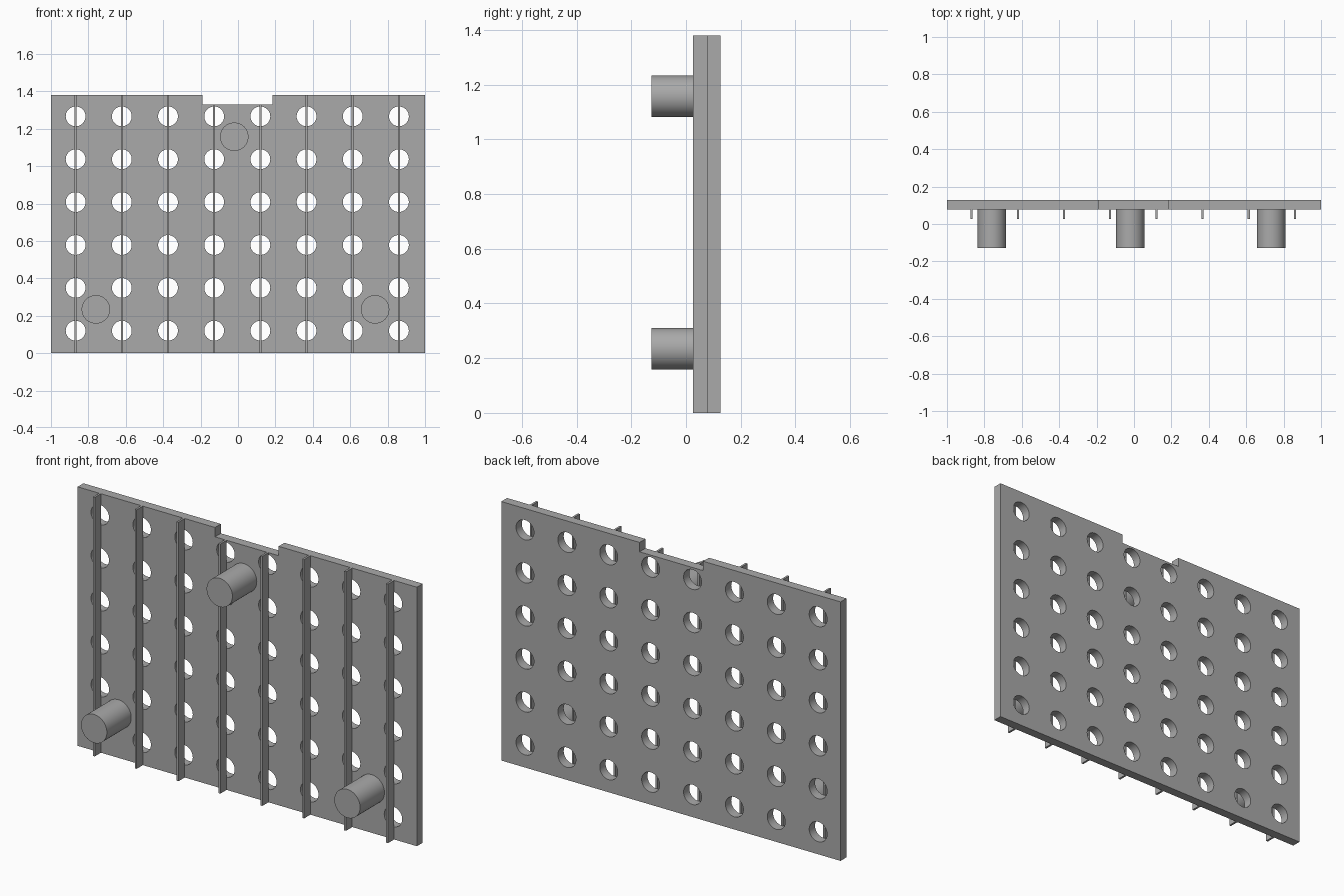
import bpy, bmesh, math

default = bpy.data.objects.get("Cube")
if default:
    bpy.data.objects.remove(default, do_unlink=True)

grey = bpy.data.materials.new("plain grey")
grey.use_nodes = True
grey.diffuse_color = (0.4, 0.4, 0.4, 1)
grey.node_tree.nodes["Principled BSDF"].inputs["Base Color"].default_value = (0.4, 0.4, 0.4, 1)

HALF, TOP, NOTCH_Z = 1.0, 1.38, 1.33
NOTCH_L, NOTCH_R = -0.19, 0.185
FRONT, BACK, RIB_FRONT, PEG_FRONT = 0.078, 0.127, 0.026, -0.127
columns = [-0.868 + 0.2469 * i for i in range(8)]
rows = [0.12 + 0.2292 * j for j in range(6)]


def finish(obj, name):
    obj.name = name
    obj.data.materials.clear()
    obj.data.materials.append(grey)
    bpy.ops.object.select_all(action='DESELECT')
    obj.select_set(True)
    bpy.context.view_layer.objects.active = obj
    bpy.ops.object.shade_smooth_by_angle(angle=math.radians(30))


def circle(cx, cz, r, n=40):
    return [(cx + r * math.cos(math.tau * k / n), cz + r * math.sin(math.tau * k / n))
            for k in range(n)]


# Perforated plate: notched outline with round holes, extruded
curve = bpy.data.curves.new("plate", 'CURVE')
curve.dimensions = '2D'
curve.fill_mode = 'BOTH'
curve.extrude = (BACK - FRONT) / 2
outline = [(-HALF, 0), (HALF, 0), (HALF, TOP), (NOTCH_R, TOP), (NOTCH_R, NOTCH_Z),
           (NOTCH_L, NOTCH_Z), (NOTCH_L, TOP), (-HALF, TOP)]
for loop in [outline] + [circle(x, z, 0.053) for x in columns for z in rows]:
    spline = curve.splines.new('POLY')
    spline.points.add(len(loop) - 1)
    for point, (x, z) in zip(spline.points, loop):
        point.co = (x, z, 0, 1)
    spline.use_cyclic_u = True
plate = bpy.data.objects.new("plate", curve)
bpy.context.collection.objects.link(plate)
plate.location.y = (FRONT + BACK) / 2
plate.rotation_euler.x = math.pi / 2
bpy.ops.object.select_all(action='DESELECT')
plate.select_set(True)
bpy.context.view_layer.objects.active = plate
bpy.ops.object.convert(target='MESH')
plate = bpy.context.object
bm = bmesh.new()
bm.from_mesh(plate.data)
bmesh.ops.remove_doubles(bm, verts=bm.verts, dist=0.0001)
bmesh.ops.recalc_face_normals(bm, faces=bm.faces)
bm.to_mesh(plate.data)
bm.free()
finish(plate, "perforated_plate")

# Thin upright ribs across each column of holes, shorter below the notch
for i, x in enumerate(columns):
    height = NOTCH_Z if NOTCH_L < x < NOTCH_R else TOP
    bpy.ops.mesh.primitive_cube_add(size=1, location=(x, (RIB_FRONT + FRONT) / 2, height / 2))
    rib = bpy.context.object
    rib.scale = (0.011, FRONT - RIB_FRONT, height)
    finish(rib, f"rib_{i + 1}")

# Round mounting pegs on the front
for name, x, z in [("top_peg", -0.02, 1.157), ("lower_right_peg", -0.76, 0.234),
                   ("lower_left_peg", 0.733, 0.234)]:
    bpy.ops.mesh.primitive_cylinder_add(vertices=48, radius=0.076, depth=FRONT - PEG_FRONT,
                                        location=(x, (FRONT + PEG_FRONT) / 2, z),
                                        rotation=(math.pi / 2, 0, 0))
    finish(bpy.context.object, name)
